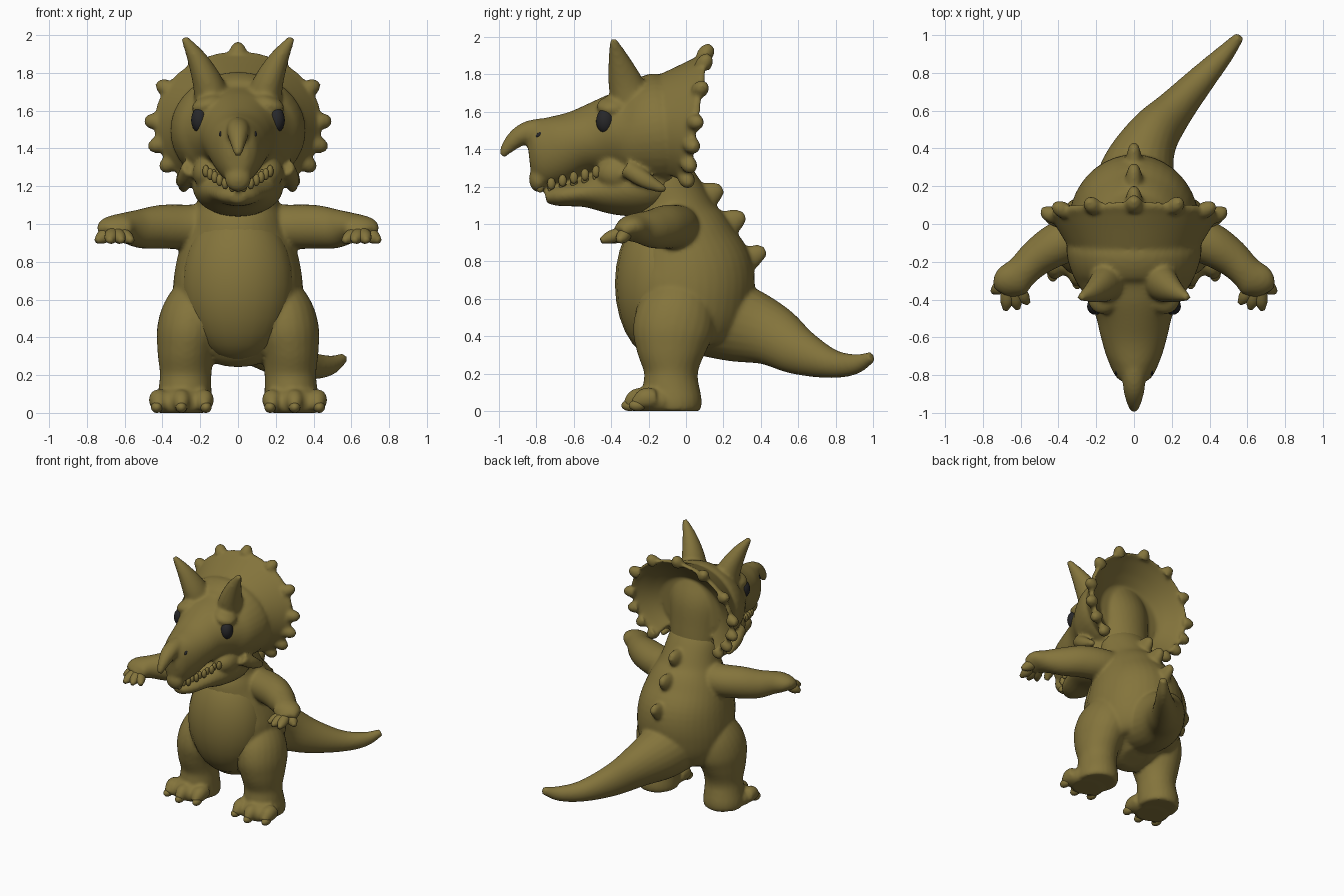
import bpy, bmesh, math
from mathutils import Vector, Matrix, Euler

cube = bpy.data.objects.get("Cube")
if cube:
    bpy.data.objects.remove(cube, do_unlink=True)


def make_material(name, colour):
    mat = bpy.data.materials.new(name)
    mat.use_nodes = True
    mat.diffuse_color = (*colour, 1)
    mat.node_tree.nodes["Principled BSDF"].inputs["Base Color"].default_value = (*colour, 1)
    return mat


OLIVE = make_material("olive skin", (0.23, 0.175, 0.045))
DARK = make_material("dark eye", (0.02, 0.02, 0.022))


def bridge(bm, rings):
    """Join closed rings of points into a capped solid."""
    rows = [[bm.verts.new(p) for p in ring] for ring in rings]
    n = len(rows[0])
    for a, b in zip(rows, rows[1:]):
        for i in range(n):
            j = (i + 1) % n
            bm.faces.new((a[i], a[j], b[j], b[i]))
    bm.faces.new(rows[0])
    bm.faces.new(rows[-1])


def tube(bm, keys, side=1, sides=24, steps=5):
    """Smooth tube through (x, y, z, width, depth) keys; side=-1 mirrors it."""
    keys = [Vector((k[0] * side, *k[1:])) for k in keys]
    padded = [2 * keys[0] - keys[1]] + keys + [2 * keys[-1] - keys[-2]]
    path = []
    for i in range(len(keys) - 1):
        a, b, c, d = padded[i:i + 4]
        for s in range(steps):
            t = s / steps
            path.append((2 * b + (c - a) * t + (2 * a - 5 * b + 4 * c - d) * t ** 2
                         + (3 * b - a - 3 * c + d) * t ** 3) / 2)
    path.append(keys[-1])
    rings = []
    for i, p in enumerate(path):
        along = path[min(i + 1, len(path) - 1)] - path[max(i - 1, 0)]
        along = Vector(along[:3]).normalized()
        u = (Vector((1, 0, 0)) - along * along.x).normalized()
        v = along.cross(u)
        w, h = max(p[3], 0.004), max(p[4], 0.004)
        angles = [math.tau * k / sides for k in range(sides)]
        rings.append([Vector(p[:3]) + u * w * math.cos(q) + v * h * math.sin(q) for q in angles])
    bridge(bm, rings)


def ball(bm, centre, radii, side=1, turn=(0, 0, 0)):
    centre = (centre[0] * side, *centre[1:])
    turn = Euler((turn[0], turn[1] * side, turn[2] * side)).to_matrix().to_4x4()
    bmesh.ops.create_uvsphere(bm, u_segments=20, v_segments=14, radius=1,
                              matrix=Matrix.Translation(centre) @ turn @ Matrix.Diagonal((*radii, 1)))


def finish(name, bm, mat=OLIVE, voxel=0, smooth=4):
    for v in bm.verts:
        v.co.z = max(v.co.z, 0)
    bmesh.ops.recalc_face_normals(bm, faces=bm.faces)
    for f in bm.faces:
        f.smooth = True
    mesh = bpy.data.meshes.new(name)
    bm.to_mesh(mesh)
    bm.free()
    mesh.materials.append(mat)
    obj = bpy.data.objects.new(name, mesh)
    bpy.context.collection.objects.link(obj)
    if voxel:
        fuse = obj.modifiers.new("Fuse", 'REMESH')
        fuse.mode = 'VOXEL'
        fuse.voxel_size = voxel
        fuse.use_smooth_shade = True
        relax = obj.modifiers.new("Relax", 'SMOOTH')
        relax.iterations = smooth


SIDES = (1, -1)

# Body: torso with neck, tail, legs, arms and back spikes fused into one skin
bm = bmesh.new()
tube(bm, [(0, .02, .28, .1, .1), (0, 0, .34, .25, .22), (0, 0, .45, .32, .32), (0, 0, .6, .345, .36),
          (0, 0, .75, .335, .36), (0, -.03, .9, .3, .3), (0, -.06, 1.02, .25, .25),
          (0, -.08, 1.12, .215, .2), (0, -.12, 1.24, .195, .165), (0, -.15, 1.34, .15, .12)], sides=40)
tube(bm, [(0, .08, .52, .25, .22), (.02, .28, .47, .2, .21), (.09, .45, .41, .145, .17),
          (.21, .6, .32, .105, .128), (.36, .77, .255, .075, .08), (.48, .9, .25, .05, .055),
          (.56, .995, .29, .026, .028)])
for s in SIDES:
    tube(bm, [(.285, -.07, 0, .14, .14), (.285, -.07, .04, .148, .155), (.28, -.08, .13, .14, .15),
              (.277, -.08, .21, .137, .145), (.275, -.08, .32, .152, .185), (.26, -.07, .43, .17, .215),
              (.23, -.04, .55, .16, .2), (.17, 0, .72, .1, .12)], s)
    ball(bm, (.3, -.16, .05), (.15, .13, .09), s)
    tube(bm, [(.1, -.05, .985, .12, .12), (.26, -.055, .985, .122, .118), (.4, -.105, .985, .115, .117),
              (.51, -.175, .975, .1, .105), (.59, -.25, .98, .088, .083), (.65, -.31, .975, .1, .066),
              (.68, -.36, .945, .07, .04)], s)
    for tip in ((.18, -.29), (.3, -.32), (.42, -.28)):
        tube(bm, [(tip[0], -.16, .07, .05, .05), (tip[0], tip[1] + .06, .065, .052, .058),
                  (tip[0], tip[1], .03, .028, .028)], s, sides=14)
for y, z, size in ((.06, 1.13, .075), (.18, .985, .073), (.29, .8, .067)):
    tube(bm, [(0, y, z, size * .65, size), (0, y + .05, z + .02, size * .65, size),
              (0, y + .1, z + .045, size * .5, size * .72), (0, y + .135, z + .06, .02, .025)],
         sides=18)
finish("body", bm, voxel=.0125, smooth=5)

# Belly plate, standing slightly proud of the torso
bm = bmesh.new()
ball(bm, (0, -.13, .68), (.3, .25, .41))
finish("belly_plate", bm)

# Head: skull, lower jaw, frill, horns and brows fused into one skin
bm = bmesh.new()
tube(bm, [(0, -.84, 1.37, .05, .09), (0, -.8, 1.375, .1, .165), (0, -.7, 1.395, .145, .18),
          (0, -.58, 1.435, .18, .17), (0, -.48, 1.46, .205, .19), (0, -.38, 1.475, .26, .225),
          (0, -.28, 1.475, .32, .275), (0, -.17, 1.49, .355, .31), (0, -.1, 1.5, .345, .3),
          (0, -.06, 1.5, .25, .22)], sides=40)
ball(bm, (0, -.79, 1.24), (.07, .05, .07))
tube(bm, [(0, -.75, 1.14, .04, .03), (0, -.68, 1.15, .105, .055), (0, -.55, 1.165, .155, .075),
          (0, -.4, 1.18, .21, .13), (0, -.22, 1.2, .24, .16), (0, -.08, 1.23, .18, .14)], sides=32)
tube(bm, [(0, -.66, 1.49, .09, .08), (0, -.8, 1.5, .065, .062), (0, -.88, 1.475, .056, .055),
          (0, -.945, 1.42, .038, .04), (0, -.985, 1.365, .019, .02)])
# Nape flaring up into the hollow of the frill
tube(bm, [(0, -.11, 1.19, .185, .155), (0, -.14, 1.34, .2, .175), (0, -.18, 1.5, .23, .2),
          (0, -.23, 1.62, .26, .2)], sides=32)


def rim_point(angle, scale, y):
    z = 1.53 + .385 * scale * math.sin(angle)
    return Vector((.445 * scale * math.cos(angle), y + (z - 1.5) * .15, z))


profile = [(.45, -.26), (.72, -.17), (.84, -.08), (.95, 0), (1, .03), (.98, .065), (.88, .025),
           (.68, -.04), (.45, -.1)]
bridge(bm, [[rim_point(math.radians(a), *p) for p in profile] for a in range(-54, 235, 4)])
for a in (-50, -34, -17, 2, 30, 60, 90, 120, 150, 178, 197, 214, 230):
    a = math.radians(a)
    base, tip = rim_point(a, .94, .035), rim_point(a, 1.11, .065)
    tube(bm, [(*base, .046, .046), (*base.lerp(tip, .6), .041, .041), (*tip, .019, .019)], sides=12)
for s in SIDES:
    tube(bm, [(.13, -.29, 1.64, .1, .11), (.165, -.325, 1.76, .078, .092), (.22, -.36, 1.88, .051, .056),
              (.285, -.39, 1.985, .018, .019)], s)
    ball(bm, (.165, -.39, 1.635), (.085, .09, .045), s, (.25, .3, .5))
    # Cheek behind the mouth corner, and its backward spur
    ball(bm, (.15, -.36, 1.27), (.09, .12, .09), s)
    tube(bm, [(.25, -.32, 1.3, .05, .05), (.28, -.22, 1.235, .045, .045), (.29, -.11, 1.18, .02, .02)], s)
finish("head", bm, voxel=.0125, smooth=6)

# Eyes and nostrils
bm = bmesh.new()
for s in SIDES:
    ball(bm, (.2, -.43, 1.55), (.047, .052, .068), s, (0, 0, .5))
finish("eyes", bm, DARK)
bm = bmesh.new()
for s in SIDES:
    ball(bm, (.083, -.77, 1.485), (.014, .038, .014), s, (.5, 0, .35))
finish("nostrils", bm, DARK)

# Teeth along both lips
bm = bmesh.new()
for s in SIDES:
    for i in range(6):
        t = i / 5
        x, y, z = .03 + .14 * t ** .8, -.78 + .3 * t, 1.2 + .08 * t
        ball(bm, (x, y, z), (.018, .022, .032), s)
        ball(bm, (x * .87, y + .06, z - .005), (.016, .02, .03), s)
finish("teeth", bm)

# Finger claws
bm = bmesh.new()
for s in SIDES:
    for x, y in ((.56, -.42), (.615, -.45), (.68, -.455), (.75, -.36)):
        root = Vector((.655, -.3, .97))
        tip = Vector((x, y, .91))
        tube(bm, [(*root, .035, .03), (*root.lerp(tip, .65), .037, .035), (*tip, .014, .014)],
             s, sides=14)
finish("finger_claws", bm)

# Toe claws
bm = bmesh.new()
for s in SIDES:
    for x, y in ((.17, -.27), (.3, -.3), (.43, -.26)):
        ball(bm, (x, y, .03), (.03, .045, .03), s)
finish("toe_claws", bm)
